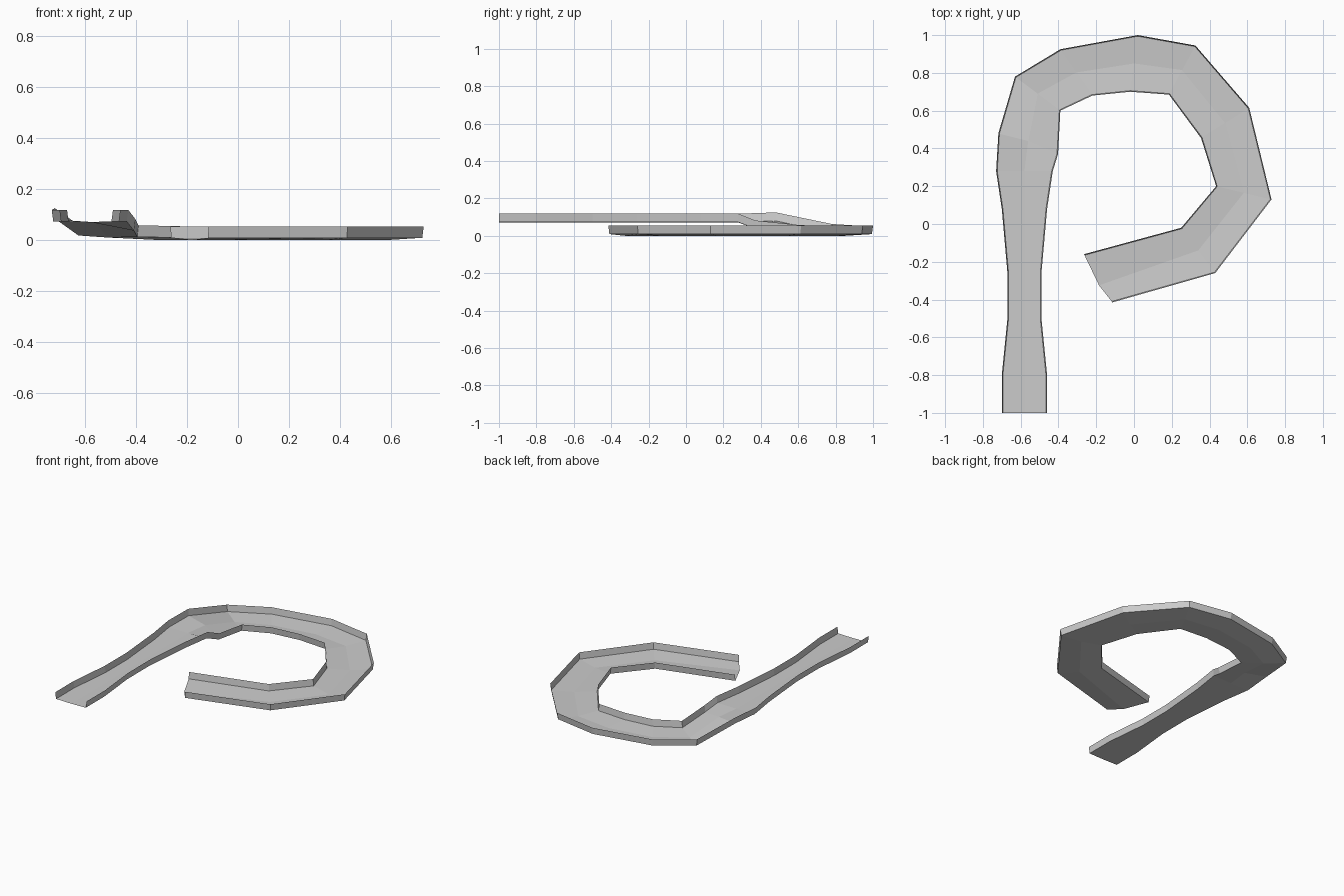
import bpy
import bmesh
from mathutils import Vector

if "Cube" in bpy.data.objects:
    bpy.data.objects.remove(bpy.data.objects["Cube"])

WALL = 0.045   # wall height
LEAN = 0.006   # outward lean of the walls
HIGH, LOW = 0.073, 0.009

# Stations along the track: left edge x, y, right edge x, y
straight = [(-.70, -1, -.46, -1), (-.70, -.80, -.46, -.80),
            (-.67, -.50, -.49, -.50), (-.67, -.26, -.49, -.26),
            (-.70, .08, -.46, .08), (-.73, .28, -.43, .28)]
ring = [(-.63, .78, -.39, .60), (-.39, .925, -.22, .68),
        (.02, 1, -.02, .70), (.325, .945, .185, .685),
        (.61, .615, .355, .455), (.728, .13, .435, .20),
        (.43, -.26, .25, -.02), (-.115, -.415, -.265, -.16)]


def station(s, zl, zm, zr, mid=None):
    """Left, middle and right floor edge points of one cross-section."""
    left, right = Vector((s[0], s[1], zl)), Vector((s[2], s[3], zr))
    m = mid or (left + right).xy / 2
    return left, Vector((m[0], m[1], zm)), right


# Upper straight, falling ramp, lower curve with a slightly sunken middle
rows = [station(s, HIGH, HIGH - .002, HIGH) for s in straight]
rows.append(station((-.718, .48, -.402, .37), .080, .070, .037, (-.56, .44)))
rows.append(station(ring[0], .018, .010, .013))
rows += [station(s, LOW, 0, LOW) for s in ring[1:-1]]
rows.append(station(ring[-1], LOW, 0, LOW, (-.185, -.325)))


def strip(name, sections):
    """Skin a sheet of faces through equal-length rows of points."""
    bm = bmesh.new()
    grid = [[bm.verts.new(p) for p in row] for row in sections]
    for a, b in zip(grid, grid[1:]):
        for i in range(len(a) - 1):
            bm.faces.new((a[i], a[i + 1], b[i + 1], b[i]))
    bmesh.ops.recalc_face_normals(bm, faces=bm.faces)
    mesh = bpy.data.meshes.new(name)
    bm.to_mesh(mesh)
    bm.free()
    bpy.context.collection.objects.link(bpy.data.objects.new(name, mesh))


floor, outer, inner = [], [], []
for left, mid, right in rows:
    lean = (left - right).xy.normalized().to_3d() * LEAN
    up = Vector((0, 0, WALL))
    floor.append((left - lean, mid, right + lean))
    outer.append((left - lean, left + up))
    inner.append((right + lean, right + up))

# Track bed and the two side walls
strip("track_floor", floor)
strip("outer_wall", outer)
strip("inner_wall", inner)
